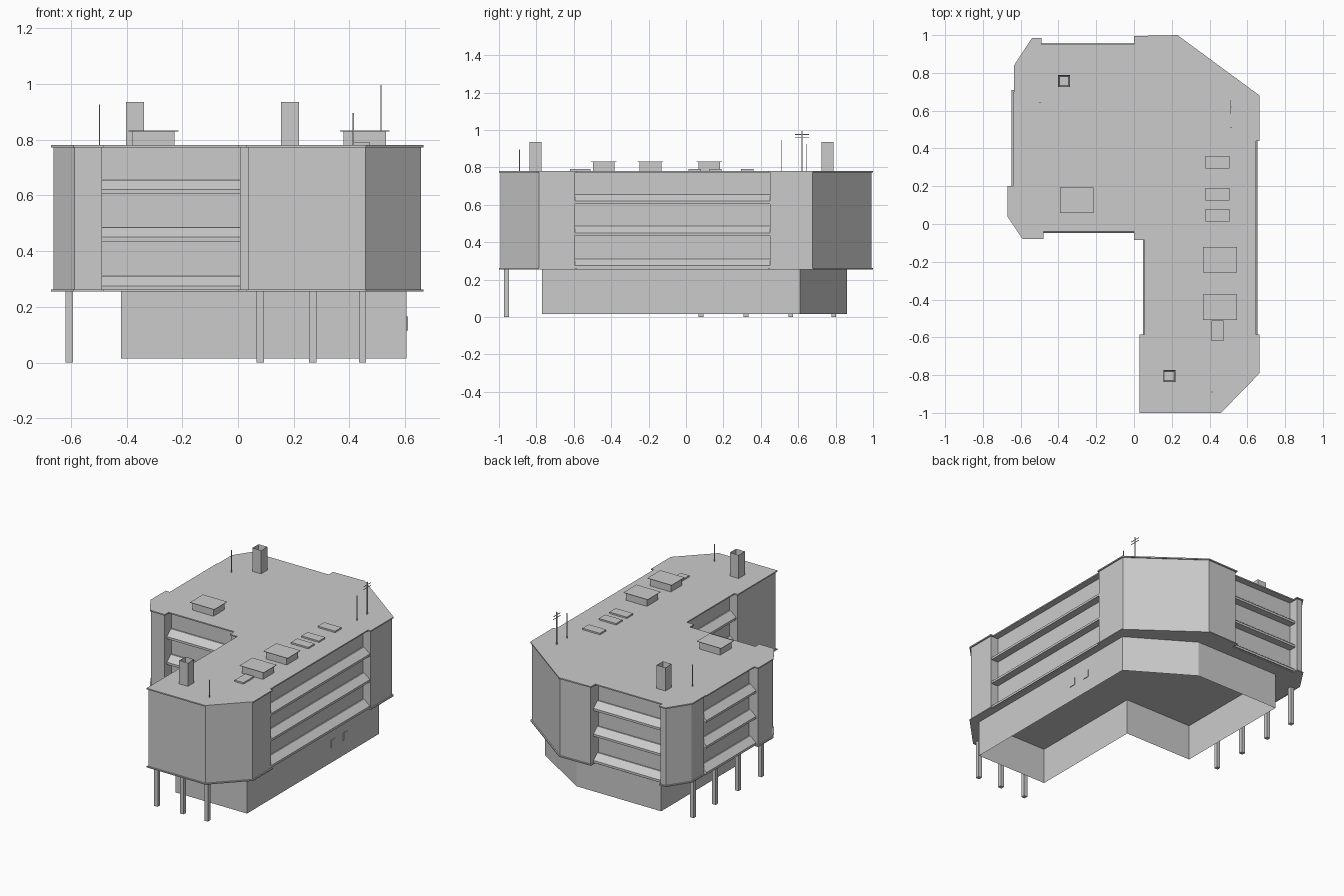
import bpy, bmesh
from mathutils import Vector

if "Cube" in bpy.data.objects:
    bpy.data.objects.remove(bpy.data.objects["Cube"])


def finish(name, bm):
    bmesh.ops.recalc_face_normals(bm, faces=bm.faces)
    me = bpy.data.meshes.new(name)
    bm.to_mesh(me)
    bm.free()
    ob = bpy.data.objects.new(name, me)
    bpy.context.collection.objects.link(ob)
    return ob


def prism(name, pts, z0, z1, bottom=True, top=True):
    """Vertical prism over a plan outline, caps optional."""
    bm = bmesh.new()
    lo = [bm.verts.new((x, y, z0)) for x, y in pts]
    hi = [bm.verts.new((x, y, z1)) for x, y in pts]
    n = len(pts)
    for i in range(n):
        j = (i + 1) % n
        bm.faces.new((lo[i], lo[j], hi[j], hi[i]))
    if bottom:
        bm.faces.new(lo[::-1])
    if top:
        bm.faces.new(hi)
    return finish(name, bm)


def box(name, x, y, z0, z1, w, d):
    a, b = w / 2, d / 2
    return prism(name, [(x - a, y - b), (x + a, y - b), (x + a, y + b), (x - a, y + b)], z0, z1)


def inset(pts, d):
    """Move every edge of a counter-clockwise outline inward by d."""
    out = []
    for i, p in enumerate(pts):
        p = Vector(p)
        e1 = (p - Vector(pts[i - 1])).normalized()
        e2 = (Vector(pts[(i + 1) % len(pts)]) - p).normalized()
        n1, n2 = Vector((-e1.y, e1.x)), Vector((-e2.y, e2.x))
        out.append(tuple(p + (n1 + n2) * d / (1 + n1.dot(n2))))
    return out


def plan(r):
    """Building outline, facade bays recessed by r."""
    return [(.03, -1), (.46, -1), (.665, -.79), (.665, -.585),
            (.645 - r, -.585), (.645 - r, .44), (.665, .44), (.665, .68),
            (.23, 1), (0, .995), (0, .95 - r), (-.49, .95 - r),
            (-.49, .985), (-.54, .985), (-.635, .84), (-.635, .7),
            (-.64 + r, .7), (-.64 + r, .2), (-.67, .2), (-.67, .04), (-.59, -.08),
            (-.48, -.08), (-.48, -.04 + r), (0, -.04 + r), (0, -.085),
            (.055 + r, -.085), (.055 + r, -.585), (.03, -.585)]


# Upper storeys: walls between two thin slabs
prism("floor_slab", plan(0), .255, .262)
prism("upper_walls", inset(plan(.035), .008), .26, .775, False, False)
prism("roof_slab", plan(0), .772, .78)


def ledge(name, p, q, z):
    """Sloped window sill running from p to q, wall on the left."""
    p, q = Vector(p), Vector(q)
    e = (q - p).normalized()
    out = Vector((e.y, -e.x))
    prof = [(-.05, 0), (.008, 0), (.008, .015), (-.035, .05), (-.05, .05)]
    bm = bmesh.new()
    rings = []
    for base in (p - e * .01, q + e * .01):
        rings.append([bm.verts.new((*(base + out * o), z + h)) for o, h in prof])
    for i in range(5):
        j = (i + 1) % 5
        bm.faces.new((rings[0][i], rings[0][j], rings[1][j], rings[1][i]))
    bm.faces.new(rings[0])
    bm.faces.new(rings[1])
    finish(name, bm)


# Sills on all five recessed facades, three floors
outline = plan(0)
for side, i in (("right", 4), ("back", 10), ("left", 16), ("front", 22), ("court", 25)):
    for k, z in enumerate((.26, .435, .605)):
        ledge(f"{side}_sill_{k + 1}", outline[i], outline[i + 1], z)

# Ground floor, open underneath
prism("ground_floor", [(.08, -.77), (.605, -.77), (.605, .61), (.2, .86),
                       (-.42, .86), (-.42, .03), (.08, .03)], .015, .256, False, False)
for i, y in enumerate((.13, .26)):
    box(f"ground_hatch_{i + 1}", .606, y, .115, .165, .006, .045)

# Supporting columns
for i, x in enumerate((.08, .268, .447)):
    box(f"front_column_{i + 1}", x, -.96, 0, .257, .026, .026)
for i, y in enumerate((.08, .32, .56, .79)):
    box(f"left_column_{i + 1}", -.605, y, 0, .257, .026, .026)


def chimney(name, x, y):
    bm = bmesh.new()
    bmesh.ops.create_cube(bm, size=1)
    for v in bm.verts:
        v.co = (x + v.co.x * .064, y + v.co.y * .064, .856 + v.co.z * .158)
    bm.faces.ensure_lookup_table()
    top = max(bm.faces, key=lambda f: f.calc_center_median().z)
    bmesh.ops.inset_region(bm, faces=[top], thickness=.011)
    for v in top.verts:
        v.co.z -= .1
    finish(name, bm)


# Roof equipment
chimney("back_chimney", -.37, .757)
chimney("front_chimney", .187, -.805)
for i, (x, y) in enumerate(((-.303, .125), (.455, -.19), (.455, -.44))):
    box(f"roof_unit_{i + 1}", x, y, .778, .83, .152, .116)
    box(f"roof_unit_lid_{i + 1}", x, y, .829, .832, .178, .136)
for i, (x, y, w, d) in enumerate(((.442, .328, .127, .066), (.442, .158, .127, .066),
                                  (.442, .047, .127, .066), (.442, -.565, .064, .11))):
    box(f"roof_hatch_{i + 1}", x, y, .778, .79, w, d)

# Antennas
for i, (x, y, z) in enumerate(((-.497, .643, .925), (.413, -.89, .895),
                               (.513, .512, .945), (.513, .62, .995))):
    box(f"antenna_{i + 1}", x, y, .778, z, .005, .005)
box("antenna_bar_upper", .513, .62, .974, .977, .003, .075)
box("antenna_bar_lower", .513, .62, .956, .959, .003, .075)
